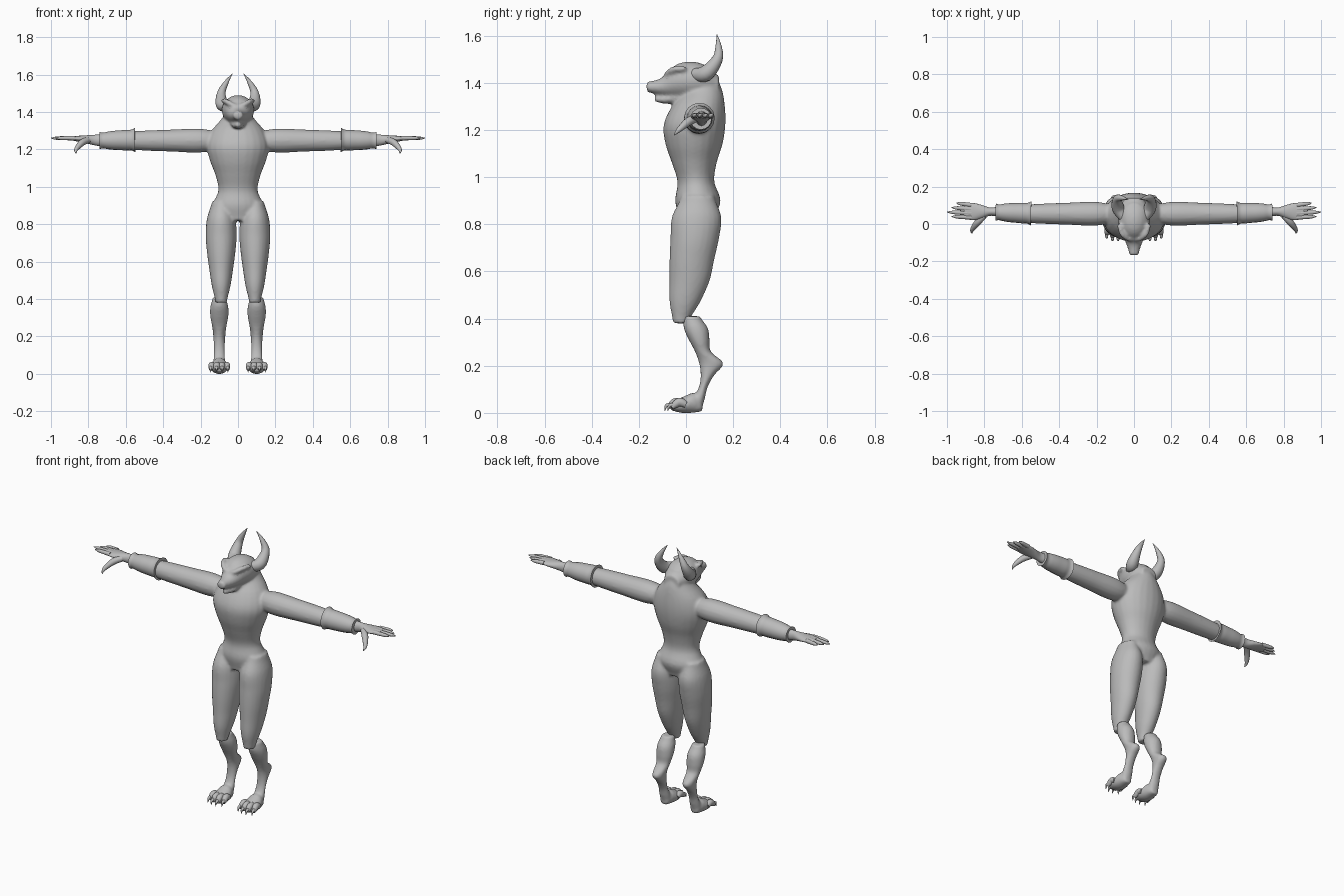
import bpy, bmesh, math
from mathutils import Vector

cube = bpy.data.objects.get("Cube")
if cube:
    bpy.data.objects.remove(cube, do_unlink=True)

colour = (0.5, 0.5, 0.5, 1)
grey = bpy.data.materials.new("plain grey")
grey.use_nodes = True
grey.diffuse_color = colour
grey.node_tree.nodes["Principled BSDF"].inputs["Base Color"].default_value = colour


def curve(values, t):
    """Smooth curve through evenly spaced values, with t from start to end."""
    last = len(values) - 1
    i = min(int(t * last), last - 1)
    f = t * last - i
    before, a, b, after = (values[max(0, min(last, k))] for k in range(i - 1, i + 3))
    slope_a, slope_b = (b - before) / 2, (after - a) / 2
    bend = (b - a) * 3 - slope_a * 2 - slope_b
    return a + slope_a * f + bend * f ** 2 + (slope_a + slope_b - (b - a) * 2) * f ** 3


def skin(bm, rings):
    """Bridge rings of points into a closed surface."""
    loops = [[bm.verts.new(p) for p in ring] for ring in rings]
    for low, high in zip(loops, loops[1:]):
        for i in range(len(low)):
            bm.faces.new((low[i - 1], low[i], high[i], high[i - 1]))
    bm.faces.new(loops[0])
    bm.faces.new(loops[-1])


def circle(count):
    """Cosine and sine of evenly spaced angles."""
    angles = [math.tau * k / count for k in range(count)]
    return [(math.cos(angle), math.sin(angle)) for angle in angles]


def loft(bm, axis, start, end, half, low, high, middle=0, steps=30):
    """Elliptical body along an axis, shaped by its half width and two outlines."""
    rings = []
    for k in range(steps + 1):
        t = k / steps
        width, bottom, top = curve(half, t), curve(low, t), curve(high, t)
        ring = []
        for c, s in circle(24):
            point = [middle + width * c, (bottom + top) / 2 + (top - bottom) / 2 * s]
            point.insert("xyz".index(axis), start + (end - start) * t)
            ring.append(point)
        rings.append(ring)
    skin(bm, rings)


def tube(bm, path, radii, steps=20):
    """Round tube along a smooth path with a smoothly changing radius."""
    points = [Vector(p) for p in path]
    centres = [curve(points, k / steps) for k in range(steps + 1)]
    rings = []
    for k, centre in enumerate(centres):
        along = centres[min(k + 1, steps)] - centres[max(k - 1, 0)]
        side = along.cross(Vector((1, 0, 1))).normalized()
        up = along.normalized().cross(side)
        radius = curve(radii, k / steps)
        rings.append([centre + (side * c + up * s) * radius for c, s in circle(16)])
    skin(bm, rings)


def mirror(bm):
    """Add the other side of everything built so far."""
    copy = bmesh.ops.duplicate(bm, geom=bm.verts[:] + bm.edges[:] + bm.faces[:])
    for item in copy["geom"]:
        if isinstance(item, bmesh.types.BMVert):
            item.co.x *= -1


def finish(name, bm, fuse=False):
    """Turn the mesh into a smooth object, fusing overlapping parts if asked."""
    bmesh.ops.recalc_face_normals(bm, faces=bm.faces[:])
    mesh = bpy.data.meshes.new(name)
    bm.to_mesh(mesh)
    bm.free()
    mesh.materials.append(grey)
    obj = bpy.data.objects.new(name, mesh)
    bpy.context.collection.objects.link(obj)
    bpy.ops.object.select_all(action='DESELECT')
    bpy.context.view_layer.objects.active = obj
    obj.select_set(True)
    if fuse:
        remesh = obj.modifiers.new("fuse", 'REMESH')
        remesh.mode = 'VOXEL'
        remesh.voxel_size = 0.008
        remesh.use_smooth_shade = True
        soften = obj.modifiers.new("soften", 'SMOOTH')
        soften.iterations = 5
        bpy.ops.object.shade_smooth()
    else:
        bpy.ops.object.shade_smooth_by_angle(angle=math.radians(50))


# Thighs, upper arms and brows on both sides of the body
bm = bmesh.new()
loft(bm, "z", .92, .38, middle=.09,
     half=[.05, .076, .083, .076, .064, .05, .03],
     low=[-.02, -.06, -.066, -.07, -.07, -.07, -.055],
     high=[.12, .15, .14, .12, .1, .06, .01])
tube(bm, [(.1, .055, 1.247), (.62, .055, 1.247)], [.045, .064, .059, .053, .045])
tube(bm, [(.01, -.085, 1.43), (.035, -.077, 1.44), (.065, -.05, 1.457), (.08, 0, 1.46)],
     [.01, .014, .012])
mirror(bm)

# Torso rising into the thick neck
loft(bm, "z", .82, 1.46,
     half=[.12, .136, .105, .12, .15, .167, .14, .076, .05],
     low=[-.03, -.046, -.036, -.06, -.087, -.095, -.06, 0, .02],
     high=[.12, .147, .12, .13, .155, .167, .165, .15, .11])

# Skull with upper muzzle, then the lower jaw
loft(bm, "y", .14, -.167,
     half=[.05, .08, .086, .07, .042, .025],
     low=[1.35, 1.33, 1.34, 1.36],
     high=[1.43, 1.476, 1.49, 1.475, 1.42, 1.405])
loft(bm, "y", .02, -.135,
     half=[.055, .045, .032, .015],
     low=[1.33, 1.32, 1.31, 1.32],
     high=[1.38, 1.36, 1.35, 1.34])
finish("body", bm, fuse=True)

# Eyes
bm = bmesh.new()
tube(bm, [(.018, -.083, 1.418), (.036, -.079, 1.42), (.056, -.06, 1.426)], [.002, .008, .002])
mirror(bm)
finish("eyes", bm)

# Horns sweeping out, back and up
bm = bmesh.new()
tube(bm, [(.055, .035, 1.435), (.085, .085, 1.44), (.089, .133, 1.5), (.064, .138, 1.555),
          (.03, .131, 1.605)], [.026, .034, .023, .013, .001])
mirror(bm)
finish("horns", bm)

# Forearm cuffs with flared rims
bm = bmesh.new()
tube(bm, [(.55, .057, 1.25), (.74, .063, 1.247)],
     [.065, .056, .055, .053, .051, .047, .042, .046], steps=28)
mirror(bm)
finish("forearm_cuffs", bm)

# Hands with four fingers and a drooping thumb
bm = bmesh.new()
loft(bm, "x", .72, .91, middle=.066,
     half=[.028, .022, .036, .046, .036],
     low=[1.215, 1.25], high=[1.28, 1.27])
for finger in range(4):
    root = Vector((.87, .035 + .022 * finger, 1.26))
    tip = Vector((1 - .025 * abs(finger - 1), .04 + .024 * finger, 1.26))
    tube(bm, [root, root.lerp(tip, .6), tip], [.012, .011, .009, .002])
tube(bm, [(.8, .045, 1.25), (.835, .01, 1.235), (.865, -.03, 1.2), (.866, -.05, 1.178)],
     [.016, .018, .011, .002])
mirror(bm)
finish("hands", bm)

# Lower legs with a backward hock, and the feet
bm = bmesh.new()
loft(bm, "z", .41, .01, middle=.1,
     half=[.035, .048, .049, .04, .033, .03, .029, .033, .03],
     low=[-.01, -.01, .012, .038, .055, .062, .055, .03, .02],
     high=[.06, .093, .1, .105, .16, .12, .092, .08, .066])
loft(bm, "y", .07, -.065, middle=.1,
     half=[.025, .04, .047, .045, .03],
     low=[.005, 0, 0, .01],
     high=[.05, .085, .075, .06, .045])
mirror(bm)
finish("lower_legs", bm, fuse=True)

# Toes and claws fanned about the middle of each foot
toes, claws = bmesh.new(), bmesh.new()
for offset in (-.04, -.013, .013, .04):
    x, tip_x = .1 + offset, .1 + offset * 1.15
    reach = -.08 + abs(offset) * .5
    tube(toes, [(x, 0, .035), (x, reach + .03, .045), (tip_x, reach, .022)],
         [.014, .018, .017, .008])
    tube(claws, [(tip_x, reach + .01, .035), (tip_x, reach - .01, .03),
                 (tip_x, reach - .017, .008)], [.009, .007, .001])
for name, bm in (("toes", toes), ("claws", claws)):
    mirror(bm)
    finish(name, bm)
